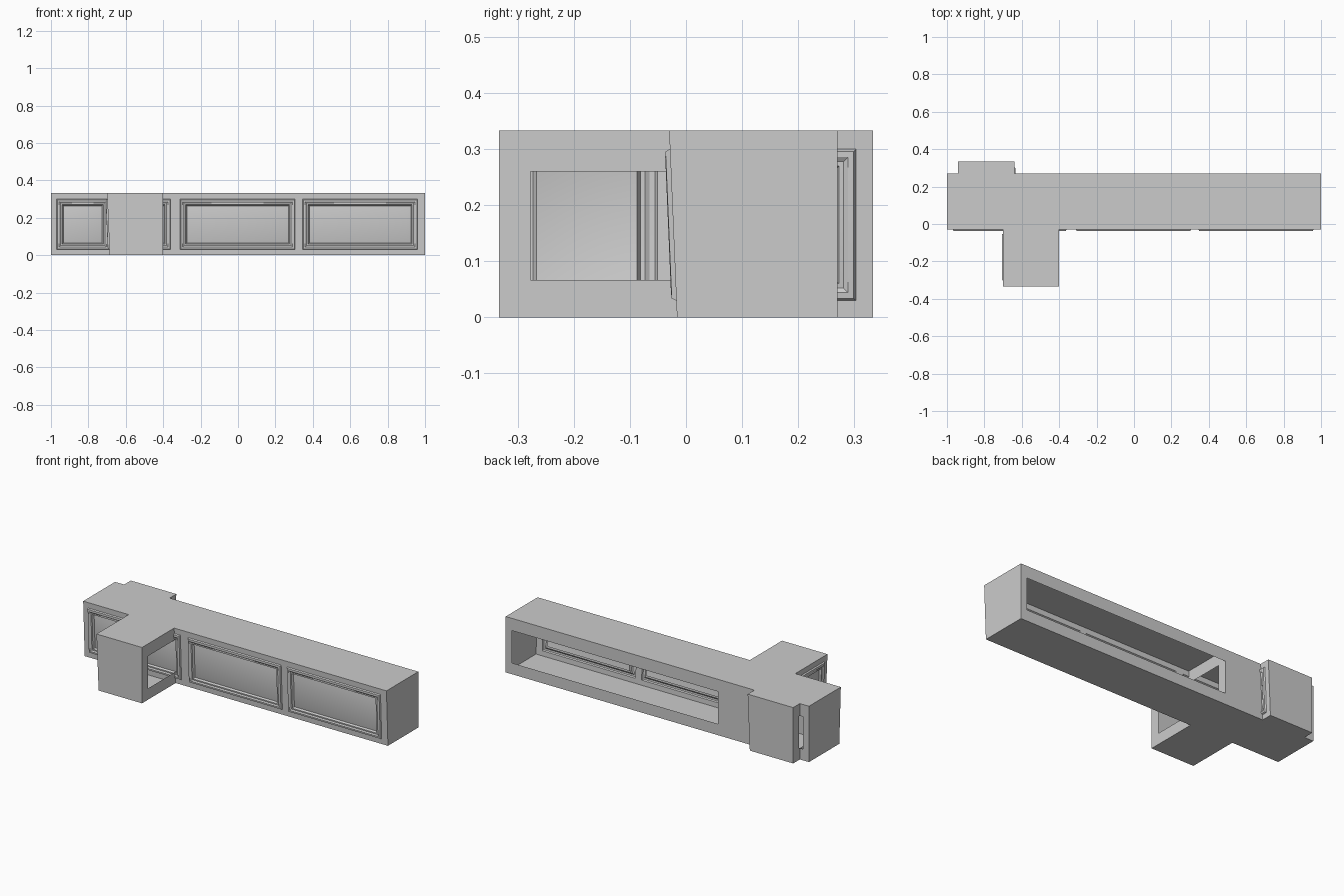
import bpy, bmesh, math
from mathutils import Matrix, Vector

if "Cube" in bpy.data.objects:
    bpy.data.objects.remove(bpy.data.objects["Cube"])

H, DEPTH, LEAN = 0.333, 0.30, 0.014      # height, depth, inward lean of the front foot
PZ0, PZ1 = 0.03, 0.30                    # panel bottom and top
OZ0, OZ1 = 0.067, 0.26                   # rear opening bottom and top
# raised panel moulding: (inset from edge, distance proud of the front)
MOULDING = [(0, 0), (0.004, 0.008), (0.014, 0.009), (0.022, 0.004),
            (0.030, 0.005), (0.036, -0.006), (0.062, 0.001)]


def front_y(z):
    return LEAN * (1 - z / H)


def finish(bm, name, matrix, smooth=False):
    bmesh.ops.remove_doubles(bm, verts=bm.verts, dist=1e-5)
    mesh = bpy.data.meshes.new(name)
    bm.to_mesh(mesh)
    bm.free()
    obj = bpy.data.objects.new(name, mesh)
    bpy.context.collection.objects.link(obj)
    obj.matrix_world = matrix
    if smooth:
        bpy.ops.object.select_all(action='DESELECT')
        obj.select_set(True)
        bpy.context.view_layer.objects.active = obj
        bpy.ops.object.shade_smooth_by_angle(angle=math.radians(35))


def quad(bm, pts):
    bm.faces.new([bm.verts.new(p) for p in pts])


def wall(bm, x0, x1, z0, z1, holes, yfun, flip=False):
    """Upright wall from x0 to x1 with rectangular holes between z0h and z1h."""
    xs = [x0] + [x for h in holes for x in h] + [x1]
    zs = [0, z0, z1, H]
    for i in range(len(xs) - 1):
        for j in range(3):
            if i % 2 == 1 and j == 1:
                continue
            a, b, c, d = xs[i], xs[i + 1], zs[j], zs[j + 1]
            pts = [(a, yfun(c), c), (b, yfun(c), c), (b, yfun(d), d), (a, yfun(d), d)]
            quad(bm, pts[::-1] if flip else pts)


def panel(name, x0, x1, matrix):
    bm = bmesh.new()
    rings = []
    for inset, proud in MOULDING:
        za, zb = PZ0 + inset, PZ1 - inset
        rings.append([bm.verts.new((x, front_y(z) - proud, z)) for x, z in
                      ((x0 + inset, za), (x1 - inset, za), (x1 - inset, zb), (x0 + inset, zb))])
    for r, s in zip(rings, rings[1:]):
        for k in range(4):
            n = (k + 1) % 4
            bm.faces.new((r[k], r[n], s[n], s[k]))
    bm.faces.new(rings[-1])
    finish(bm, name, matrix, True)


def counter(name, length, panels, margin, matrix):
    """Thin hollow counter: panelled leaning front, open back."""
    bm = bmesh.new()
    wall(bm, 0, length, PZ0, PZ1, panels, front_y)
    wall(bm, 0, length, OZ0, OZ1, [(margin, length - margin)], lambda z: DEPTH, True)
    quad(bm, [(0, 0, H), (length, 0, H), (length, DEPTH, H), (0, DEPTH, H)])
    quad(bm, [(0, DEPTH, 0), (length, DEPTH, 0), (length, LEAN, 0), (0, LEAN, 0)])
    quad(bm, [(0, DEPTH, 0), (0, LEAN, 0), (0, 0, H), (0, DEPTH, H)])
    quad(bm, [(length, LEAN, 0), (length, DEPTH, 0), (length, DEPTH, H), (length, 0, H)])
    finish(bm, name + "_body", matrix)
    for i, (a, b) in enumerate(panels):
        panel(f"{name}_panel_{i + 1}", a, b, matrix)


def place(x, y, degrees=0):
    return Matrix.Translation(Vector((x, y, 0))) @ Matrix.Rotation(math.radians(degrees), 4, 'Z')


# long counter facing forward
counter("long_counter", 2.0,
        [(0.03, 0.31), (0.345, 0.64), (0.69, 1.305), (1.345, 1.96)], 0.04,
        place(-1, -0.03))
# cross counter reaching forward, panels on the left, open on the right
counter("front_return", 0.602, [(0.03, 0.285), (0.32, 0.572)], 0.056,
        place(-0.70, 0.269, -90))
# short return at the back, panel on the right
counter("rear_return", 0.333, [(0.03, 0.303)], 0.056, place(-0.64, 0, 90))
